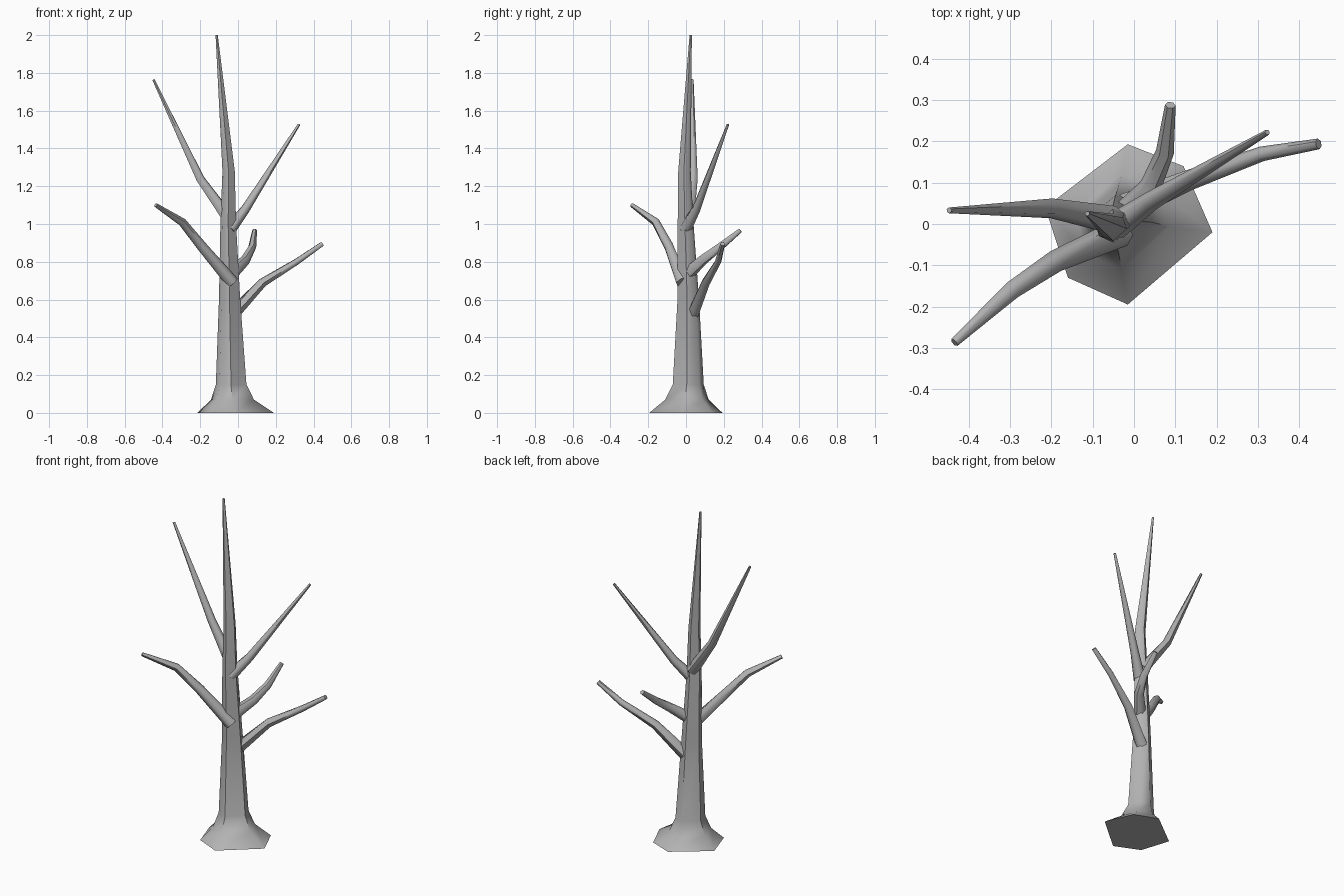
import bpy, bmesh, math
from mathutils import Vector

cube = bpy.data.objects.get("Cube")
if cube:
    bpy.data.objects.remove(cube, do_unlink=True)

bark = bpy.data.materials.new("grey_bark")
bark.use_nodes = True
colour = (0.45, 0.45, 0.45, 1)
bark.diffuse_color = colour
bark.node_tree.nodes["Principled BSDF"].inputs["Base Color"].default_value = colour


def finish(name, bm, rings):
    """Skin the rings, cap both ends and make a smooth object."""
    n = len(rings[0])
    for a, b in zip(rings, rings[1:]):
        for i in range(n):
            j = (i + 1) % n
            bm.faces.new((a[i], a[j], b[j], b[i]))
    bm.faces.new(rings[0][::-1])
    bm.faces.new(rings[-1])
    bmesh.ops.recalc_face_normals(bm, faces=bm.faces)
    mesh = bpy.data.meshes.new(name)
    bm.to_mesh(mesh)
    bm.free()
    mesh.materials.append(bark)
    obj = bpy.data.objects.new(name, mesh)
    bpy.context.collection.objects.link(obj)
    bpy.ops.object.select_all(action='DESELECT')
    obj.select_set(True)
    bpy.context.view_layer.objects.active = obj
    bpy.ops.object.shade_smooth_by_angle(angle=math.radians(60))


def branch(name, path, sides=6):
    """Tapered limb through (x, y, z, radius) points."""
    bm = bmesh.new()
    pts = [Vector(p[:3]) for p in path]
    rings = []
    for i, p in enumerate(pts):
        before = (p - pts[i - 1]).normalized() if i else Vector()
        after = (pts[i + 1] - p).normalized() if i + 1 < len(pts) else Vector()
        d = (before + after).normalized()
        u = d.cross(Vector((0, 0, 1))).normalized()
        v = u.cross(d)
        turns = [math.tau * k / sides for k in range(sides)]
        rings.append([bm.verts.new(p + path[i][3] * (u * math.cos(t) + v * math.sin(t)))
                      for t in turns])
    finish(name, bm, rings)


# Trunk: uneven six-sided foot, flaring roots, long tapering leader
foot = [(0.19, -0.02), (0.12, 0.14), (-0.015, 0.193),
        (-0.215, 0.04), (-0.16, -0.13), (-0.015, -0.195)]
levels = [(-0.03, 0.005, 0.07, 0.115), (-0.037, 0.012, 0.15, 0.082),
          (-0.045, 0.012, 0.6, 0.057), (-0.052, -0.002, 1.0, 0.042),
          (-0.05, -0.008, 1.28, 0.033), (-0.113, 0.025, 2.0, 0.006)]
bm = bmesh.new()
rings = [[bm.verts.new((x, y, 0)) for x, y in foot]]
for cx, cy, z, r in levels:
    angles = [math.atan2(y, x + 0.015) for x, y in foot]
    rings.append([bm.verts.new((cx + r * math.cos(a), cy + r * math.sin(a), z))
                  for a in angles])
finish("trunk", bm, rings)

# Limbs, from the lowest up
branch("low_left_branch", [(-0.02, 0.04, 0.53, 0.034), (0.13, 0.105, 0.69, 0.025),
                           (0.31, 0.17, 0.80, 0.018), (0.447, 0.194, 0.895, 0.013)])
branch("front_right_branch", [(-0.03, -0.02, 0.69, 0.035), (-0.19, -0.09, 0.88, 0.027),
                              (-0.295, -0.16, 1.01, 0.022), (-0.435, -0.287, 1.1, 0.011)])
branch("short_back_branch", [(-0.03, 0.015, 0.74, 0.034), (0.04, 0.09, 0.81, 0.027),
                             (0.075, 0.175, 0.875, 0.022), (0.088, 0.288, 0.966, 0.013)])
branch("high_left_branch", [(-0.045, -0.005, 0.97, 0.034), (0.04, 0.055, 1.08, 0.024),
                            (0.323, 0.222, 1.527, 0.007)])
branch("high_right_branch", [(-0.05, 0.01, 1.03, 0.034), (-0.2, 0.038, 1.24, 0.024),
                             (-0.448, 0.033, 1.765, 0.007)])
